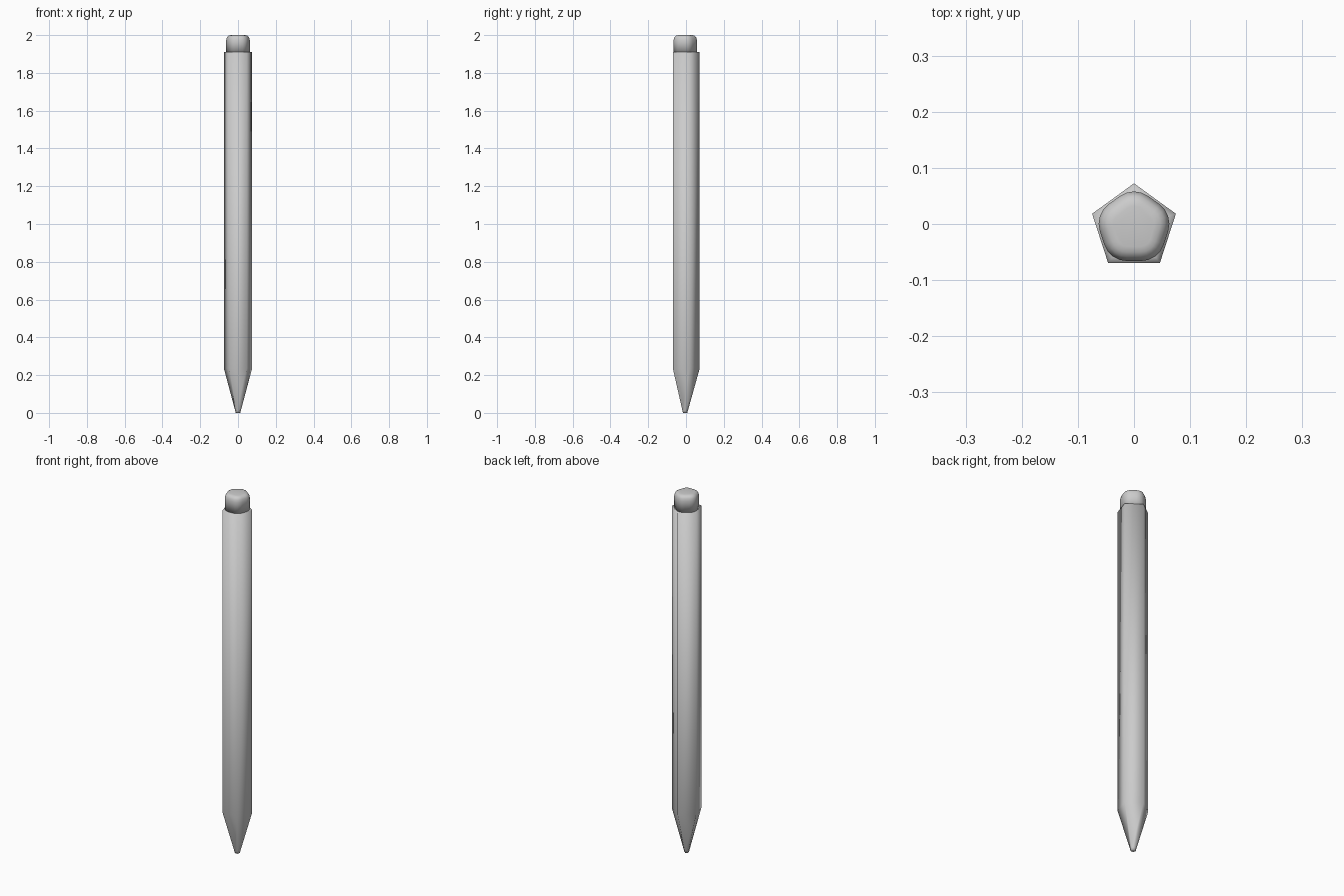
import bpy, bmesh, math

if "Cube" in bpy.data.objects:
    bpy.data.objects.remove(bpy.data.objects["Cube"])

CY = -0.006  # centre of the pentagon so the bounds sit on y = 0


def material(name, rgb):
    m = bpy.data.materials.new(name)
    m.diffuse_color = (*rgb, 1)
    m.use_nodes = True
    m.node_tree.nodes["Principled BSDF"].inputs["Base Color"].default_value = m.diffuse_color
    return m


def pentagon(radius, z):
    return [(radius * math.cos(math.radians(90 + 72 * i)),
             CY + radius * math.sin(math.radians(90 + 72 * i)), z) for i in range(5)]


def rounded_pentagon(offset, radius, z, steps=4):
    pts = []
    for i in range(5):
        a = math.radians(90 + 72 * i)
        for s in range(steps + 1):
            b = a + math.radians(-36 + 72 * s / steps)
            pts.append((offset * math.cos(a) + radius * math.cos(b),
                        CY + offset * math.sin(a) + radius * math.sin(b), z))
    return pts


def loft(name, rings, mat):
    """Skin a stack of rings, cap both ends and shade smooth."""
    bm = bmesh.new()
    loops = [[bm.verts.new(p) for p in ring] for ring in rings]
    n = len(loops[0])
    for lo, hi in zip(loops, loops[1:]):
        for i in range(n):
            j = (i + 1) % n
            bm.faces.new((lo[i], lo[j], hi[j], hi[i]))
    bm.faces.new(loops[0][::-1])
    bm.faces.new(loops[-1])
    for f in bm.faces:
        f.smooth = True
    me = bpy.data.meshes.new(name)
    bm.to_mesh(me)
    bm.free()
    me.materials.append(mat)
    ob = bpy.data.objects.new(name, me)
    bpy.context.collection.objects.link(ob)
    return ob


grey = material("light_grey", (0.6, 0.6, 0.6))

# five-sided shaft with sharpened point
loft("pencil_shaft", [pentagon(r, z) for r, z in
     ((0.013, 0.0), (0.016, 0.012), (0.0785, 0.235), (0.0785, 1.91), (0.06, 1.91))], grey)

# rounded eraser on top
loft("eraser", [rounded_pentagon(0.021, 0.043 - inset, z) for inset, z in
     ((0, 1.905), (0, 1.972), (0.003, 1.985), (0.008, 1.993),
      (0.016, 1.998), (0.026, 2.0))], grey)
